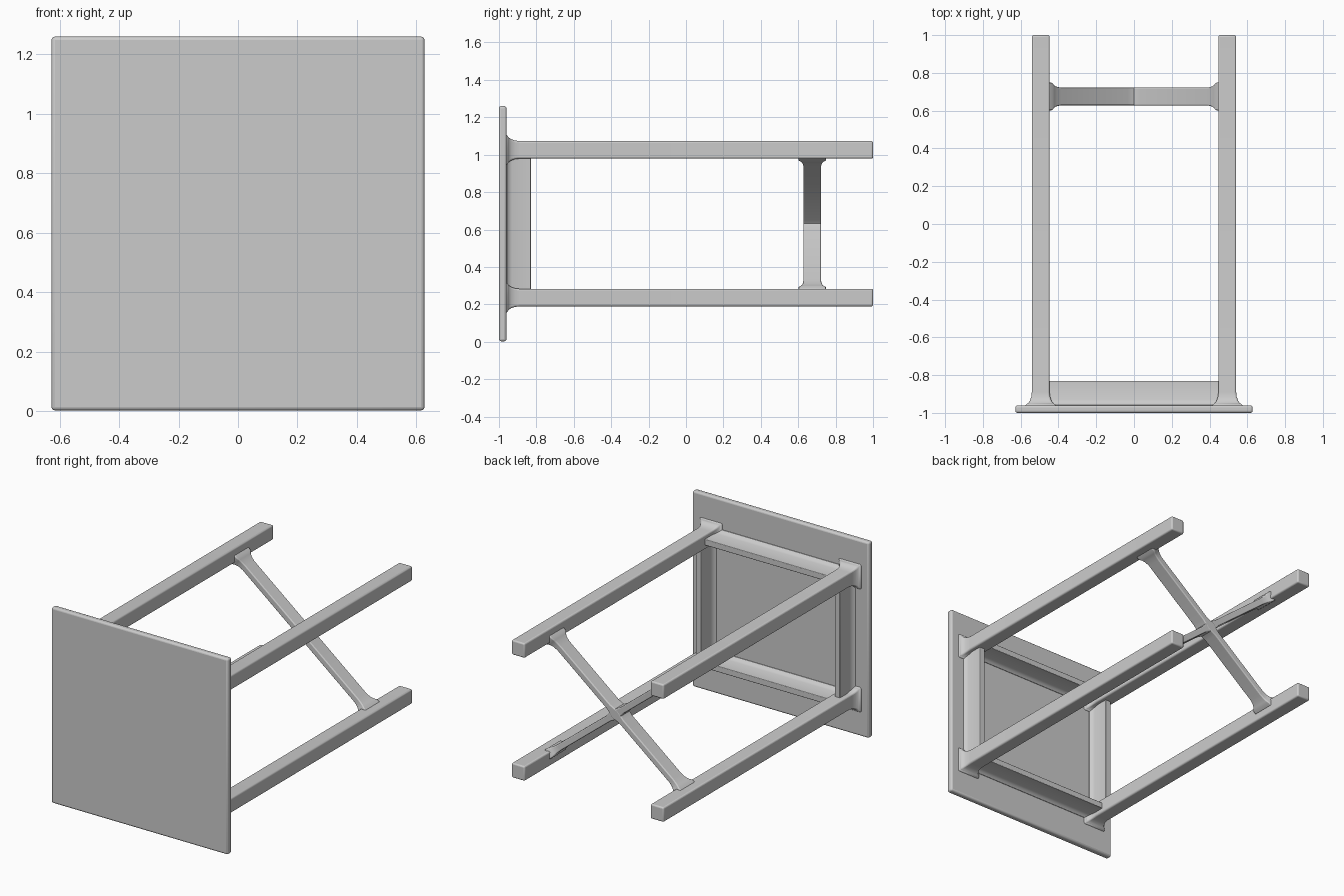
import bpy, bmesh
from mathutils import Matrix, Vector

if "Cube" in bpy.data.objects:
    bpy.data.objects.remove(bpy.data.objects["Cube"])

CZ = 0.631          # height of the stool's centre axis (it lies on its side)
LX, LZ = 0.494, 0.395   # leg offsets from that axis


def loft(name, sections, matrix, bevel):
    """Rectangular rings (y, half_x, half_z) skinned along local y."""
    bm = bmesh.new()
    rings = [[bm.verts.new((sx * hx, y, sz * hz))
              for sx, sz in ((-1, -1), (1, -1), (1, 1), (-1, 1))]
             for y, hx, hz in sections]
    for a, b in zip(rings, rings[1:]):
        for i in range(4):
            j = (i + 1) % 4
            bm.faces.new((a[i], a[j], b[j], b[i]))
    bm.faces.new(rings[0])
    bm.faces.new(rings[-1])
    bmesh.ops.recalc_face_normals(bm, faces=bm.faces)
    mesh = bpy.data.meshes.new(name)
    bm.to_mesh(mesh)
    bm.free()
    obj = bpy.data.objects.new(name, mesh)
    bpy.context.collection.objects.link(obj)
    obj.matrix_world = matrix
    mod = obj.modifiers.new("soft_edges", 'BEVEL')
    mod.width, mod.segments = bevel, 3
    mod.limit_method, mod.angle_limit = 'ANGLE', 0.8
    bpy.ops.object.select_all(action='DESELECT')
    obj.select_set(True)
    bpy.context.view_layer.objects.active = obj
    bpy.ops.object.shade_smooth_by_angle(angle=0.7)
    return obj


def at(x, z):
    return Matrix.Translation((x, 0, CZ + z))


# Seat slab
loft("seat", [(-1, 0.628, 0.629), (-0.96, 0.628, 0.629)], at(0, 0), 0.012)

# Legs, flared where they meet the seat
leg = [(-0.975, 0.082), (-0.957, 0.08), (-0.948, 0.066), (-0.935, 0.057),
       (-0.915, 0.050), (-0.89, 0.047), (1.0, 0.047)]
for sx, side in ((-1, "left"), (1, "right")):
    for sz, level in ((-1, "lower"), (1, "upper")):
        loft(f"leg_{side}_{level}", [(y, h, h) for y, h in leg],
             at(sx * LX, sz * LZ), 0.009)

# Apron rails under the seat, filleted at the base
apron = [(-0.975, 0.042), (-0.957, 0.04), (-0.948, 0.029),
         (-0.93, 0.021), (-0.83, 0.019)]
for s, side, level in ((-1, "left", "lower"), (1, "right", "upper")):
    loft(f"apron_{side}", [(y, h, LZ - 0.02) for y, h in apron],
         at(s * LX, 0), 0.004)
    loft(f"apron_{level}", [(y, LX - 0.02, h) for y, h in apron],
         at(0, s * LZ), 0.004)

# Crossed braces, thickened at the crossing and where they enter the legs
half = [(0.0, 0.047, 0.034), (0.03, 0.047, 0.026), (0.06, 0.047, 0.02),
        (0.51, 0.047, 0.02), (0.54, 0.052, 0.022), (0.56, 0.060, 0.026),
        (0.575, 0.072, 0.031), (0.60, 0.074, 0.031)]
profile = [(-y, a, b) for y, a, b in reversed(half[1:])] + half
for s, name in ((1, "brace_rising"), (-1, "brace_falling")):
    along = Vector((LX, 0, s * LZ)).normalized()
    depth = Vector((0, 1, 0))
    rot = Matrix((depth, along, depth.cross(along))).transposed().to_4x4()
    grow = 0.0004 * s    # keeps the two faces from coinciding at the crossing
    loft(name, [(y, a + grow, b) for y, a, b in profile],
         Matrix.Translation((0, 0.675, CZ)) @ rot, 0.006)
